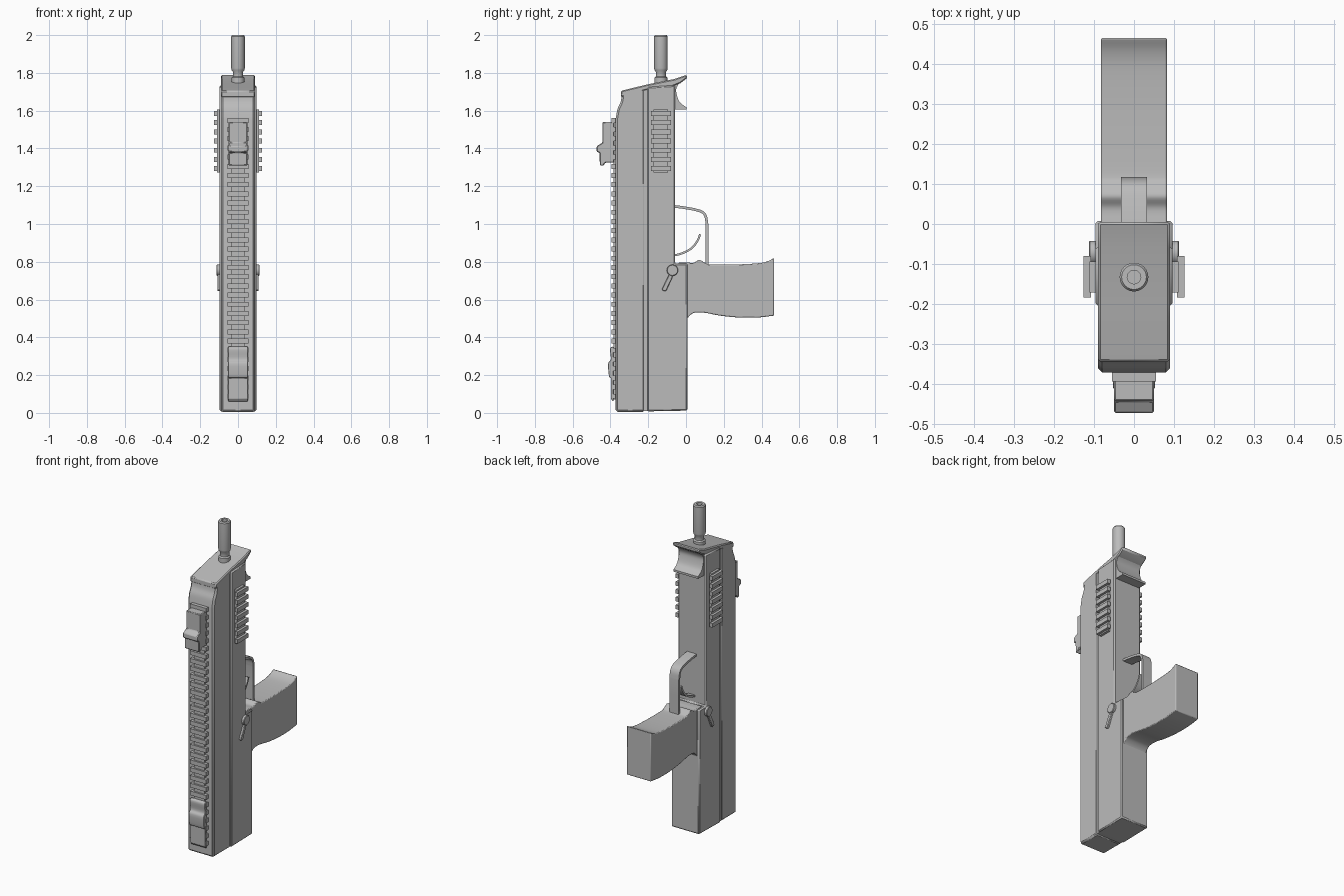
import bpy, bmesh, math
from mathutils import Vector

if "Cube" in bpy.data.objects:
    bpy.data.objects.remove(bpy.data.objects["Cube"])

gray = bpy.data.materials.new("plain gray")
gray.diffuse_color = (0.5, 0.5, 0.5, 1)
gray.use_nodes = True
gray.node_tree.nodes["Principled BSDF"].inputs["Base Color"].default_value = gray.diffuse_color


def finish(name, bm, bevel=0.0, segments=1):
    bmesh.ops.recalc_face_normals(bm, faces=bm.faces)
    me = bpy.data.meshes.new(name)
    bm.to_mesh(me)
    bm.free()
    me.materials.append(gray)
    ob = bpy.data.objects.new(name, me)
    bpy.context.collection.objects.link(ob)
    if bevel:
        mod = ob.modifiers.new("edge", "BEVEL")
        mod.width, mod.segments = bevel, segments
        mod.limit_method, mod.angle_limit = "ANGLE", math.radians(40)
    bpy.ops.object.select_all(action="DESELECT")
    ob.select_set(True)
    bpy.context.view_layer.objects.active = ob
    bpy.ops.object.shade_smooth_by_angle(angle=math.radians(35))
    return ob


def add_slab(bm, profile, x0, x1):
    """Extrude a (y, z) profile from x0 to x1."""
    a = [bm.verts.new((x0, y, z)) for y, z in profile]
    b = [bm.verts.new((x1, y, z)) for y, z in profile]
    bm.faces.new(a)
    bm.faces.new(b[::-1])
    for i in range(len(a)):
        j = (i + 1) % len(a)
        bm.faces.new((a[i], a[j], b[j], b[i]))


def add_box(bm, x0, x1, y0, y1, z0, z1):
    add_slab(bm, [(y0, z0), (y1, z0), (y1, z1), (y0, z1)], x0, x1)


def slab(name, profile, half, bevel=0.0, segments=1):
    bm = bmesh.new()
    add_slab(bm, profile, -half, half)
    return finish(name, bm, bevel, segments)


def smooth(pts, n=5):
    """Catmull-Rom curve through the points."""
    p = [Vector(q) for q in pts]
    p = [2 * p[0] - p[1]] + p + [2 * p[-1] - p[-2]]
    out = []
    for a, b, c, d in zip(p, p[1:], p[2:], p[3:]):
        for k in range(n):
            t = k / n
            out.append(0.5 * (2 * b + (c - a) * t + (2 * a - 5 * b + 4 * c - d) * t * t
                              + (3 * b - a - 3 * c + d) * t ** 3))
    return [tuple(v) for v in out + [p[-2]]]


def strip(name, path, thick, half):
    left, right = [], []
    for i, q in enumerate(path):
        d = (Vector(path[min(i + 1, len(path) - 1)]) - Vector(path[max(i - 1, 0)])).normalized()
        n = Vector((-d.y, d.x)) * thick / 2
        left.append(tuple(Vector(q) + n))
        right.append(tuple(Vector(q) - n))
    return slab(name, left + right[::-1], half)


# Front half of the body: chamfered plan, curved shoulder near the top
shoulder = smooth([(-0.372, 1.56), (-0.362, 1.61), (-0.345, 1.65), (-0.338, 1.70)])
front = slab("front_body", [(-0.218, 0.005), (-0.372, 0.005)] + shoulder + [(-0.218, 1.72)],
             0.09, 0.016)

# Recessed seam and rear half of the body
slab("seam_core", [(-0.25, 0.01), (-0.18, 0.01), (-0.18, 1.72), (-0.25, 1.70)], 0.086)
slab("rear_body", [(-0.205, 0.008), (0.008, 0.012), (0.008, 0.79), (-0.057, 0.79),
                   (-0.057, 1.735), (-0.205, 1.725)], 0.097, 0.007)

# Sloped top cap
slab("top_cap", [(-0.345, 1.67), (-0.345, 1.705), (-0.20, 1.74), (-0.06, 1.768), (0.004, 1.79),
                 (0.006, 1.772), (-0.03, 1.745), (-0.08, 1.725), (-0.205, 1.71)], 0.09, 0.006)

# Concave hand stop
slab("hand_stop", smooth([(0.003, 1.78), (-0.03, 1.752), (-0.05, 1.72), (-0.05, 1.69),
                          (-0.033, 1.645), (0.002, 1.618)])
     + [(0.002, 1.605), (-0.08, 1.605), (-0.08, 1.74)], 0.085)

# Grip
under = smooth([(0.0, 0.48), (0.015, 0.51), (0.045, 0.53), (0.10, 0.53), (0.18, 0.515),
                (0.28, 0.505), (0.38, 0.505), (0.466, 0.515)])
over = smooth([(0.466, 0.82), (0.43, 0.802), (0.38, 0.792), (0.27, 0.786), (0.13, 0.786),
               (0.10, 0.795), (0.07, 0.81), (0.04, 0.795), (0.0, 0.797)])
slab("grip", under + over + [(-0.04, 0.795), (-0.04, 0.48)], 0.083, 0.007, 2)

# Trigger guard and trigger
strip("trigger_guard", [(-0.07, 1.094), (-0.02, 1.088)]
      + smooth([(0.04, 1.078), (0.085, 1.064), (0.104, 1.04), (0.111, 1.0)])
      + [(0.111, 0.9), (0.111, 0.78)], 0.014, 0.032)
strip("trigger", smooth([(-0.07, 0.832), (-0.02, 0.845), (0.03, 0.872), (0.06, 0.91),
                         (0.075, 0.945)]), 0.011, 0.022)

# Barrel: turned profile with a bored muzzle
bm = bmesh.new()
rings = []
for r, z in [(0.034, 1.70), (0.034, 1.775), (0.027, 1.782), (0.027, 1.805), (0.034, 1.815),
             (0.036, 1.825), (0.036, 1.993), (0.031, 2.0), (0.017, 2.0), (0.017, 1.93)]:
    rings.append([bm.verts.new((r * math.cos(a), -0.133 + r * math.sin(a), z))
                  for a in (math.tau * k / 24 for k in range(24))])
for lo, hi in zip(rings, rings[1:]):
    for k in range(24):
        bm.faces.new((lo[k], lo[k - 1], hi[k - 1], hi[k]))
bm.faces.new(rings[0])
bm.faces.new(rings[-1])
finish("barrel", bm)

# Long front rail
bm = bmesh.new()
add_box(bm, -0.036, 0.036, -0.383, -0.36, 0.07, 1.54)
for i in range(31):
    z = 0.075 + i * 0.0487
    add_box(bm, -0.055, 0.055, -0.394, -0.369, z, z + 0.026)
finish("front_rail", bm)

# Front and rear sights
slab("front_sight", [(-0.38, 1.54), (-0.443, 1.54), (-0.443, 1.43), (-0.473, 1.412),
                     (-0.473, 1.382), (-0.458, 1.378), (-0.456, 1.31), (-0.44, 1.308),
                     (-0.425, 1.325), (-0.38, 1.325)], 0.05, 0.004)
slab("rear_sight", smooth([(-0.385, 0.352), (-0.402, 0.34), (-0.398, 0.285), (-0.412, 0.26),
                           (-0.408, 0.195), (-0.398, 0.185)], 4)
     + [(-0.398, 0.075), (-0.385, 0.06)], 0.052, 0.002)

# Side rails and levers on both sides
for s, side in ((1, "right"), (-1, "left")):
    bm = bmesh.new()
    add_box(bm, s * 0.09, s * 0.112, -0.172, -0.094, 1.272, 1.607)
    for i in range(7):
        z = 1.28 + i * 0.0487
        add_box(bm, s * 0.108, s * 0.127, -0.184, -0.08, z, z + 0.026)
    finish(side + "_rail", bm)

    bm = bmesh.new()
    add_slab(bm, [(-0.072 + 0.03 * math.cos(a), 0.755 + 0.03 * math.sin(a))
                  for a in (math.tau * k / 20 for k in range(20))], s * 0.09, s * 0.113)
    add_slab(bm, [(-0.086, 0.74), (-0.128, 0.655), (-0.12, 0.645), (-0.105, 0.645),
                  (-0.064, 0.735)], s * 0.09, s * 0.109)
    finish(side + "_lever", bm, 0.003)
